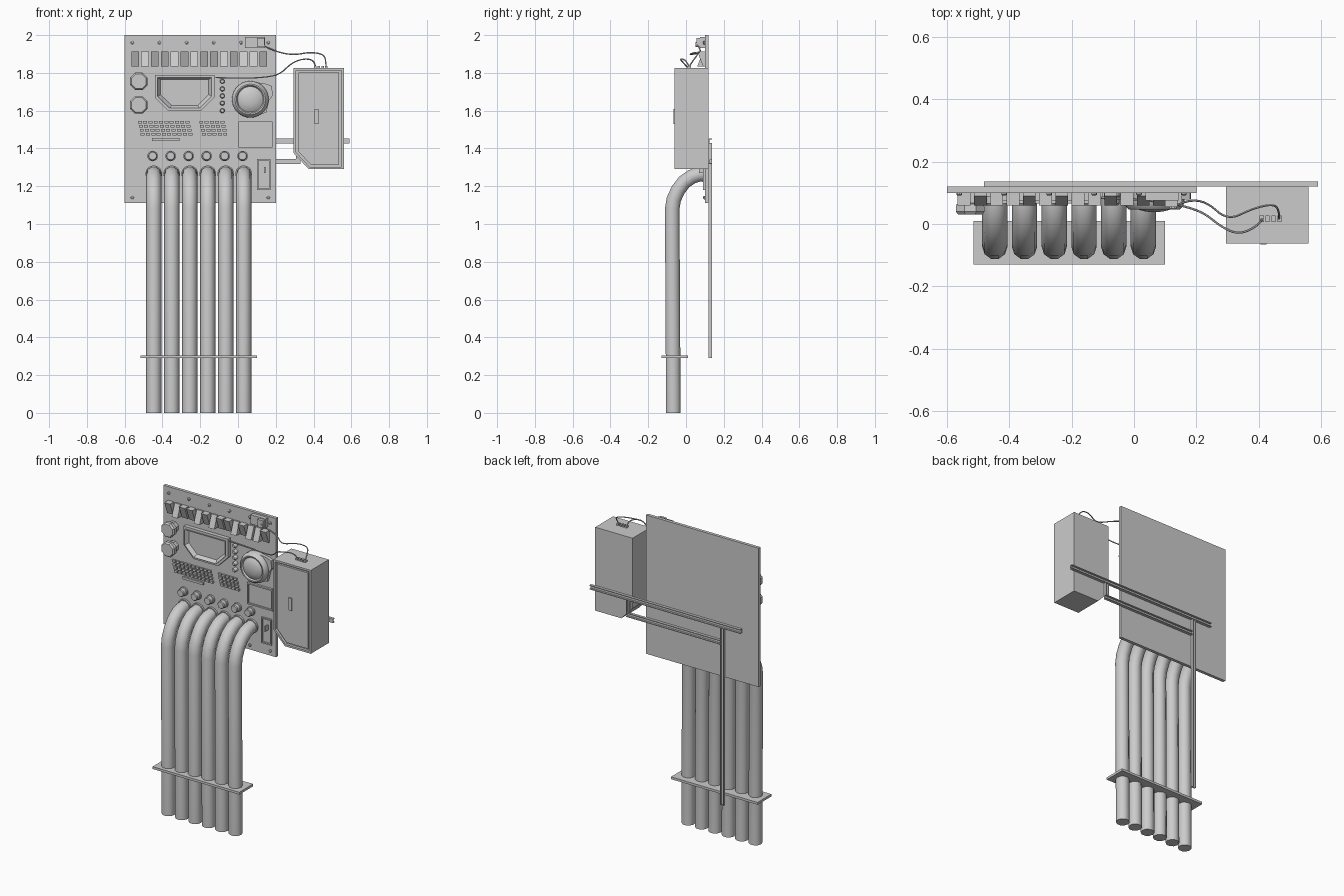
import bpy, bmesh, math
from mathutils import Vector

if "Cube" in bpy.data.objects:
    bpy.data.objects.remove(bpy.data.objects["Cube"])

MAP = {'x': lambda a, b, t: (t, a, b), 'y': lambda a, b, t: (a, t, b), 'z': lambda a, b, t: (a, b, t)}


def finish(name, bm, smooth=False):
    bmesh.ops.recalc_face_normals(bm, faces=bm.faces[:])
    me = bpy.data.meshes.new(name)
    bm.to_mesh(me)
    bm.free()
    ob = bpy.data.objects.new(name, me)
    bpy.context.collection.objects.link(ob)
    if smooth:
        select(ob)
        bpy.ops.object.shade_smooth_by_angle(angle=math.radians(35))
    return ob


def select(ob):
    bpy.ops.object.select_all(action='DESELECT')
    ob.select_set(True)
    bpy.context.view_layer.objects.active = ob


def skin(name, rings, closed=False, smooth=False):
    """Join successive rings of points; cap the ends unless closed."""
    bm = bmesh.new()
    vs = [[bm.verts.new(p) for p in r] for r in rings]
    n = len(vs[0])
    for k in range(len(vs) if closed else len(vs) - 1):
        a, b = vs[k], vs[(k + 1) % len(vs)]
        for i in range(n):
            j = (i + 1) % n
            bm.faces.new((a[i], a[j], b[j], b[i]))
    if not closed:
        bm.faces.new(vs[0])
        bm.faces.new(vs[-1])
    return finish(name, bm, smooth)


def prism(name, pts, t0, t1, axis='y'):
    return skin(name, [[MAP[axis](a, b, t) for a, b in pts] for t in (t0, t1)])


def rect(a0, a1, b0, b1):
    return [(a0, b0), (a1, b0), (a1, b1), (a0, b1)]


def box(name, x0, x1, y0, y1, z0, z1):
    return prism(name, rect(x0, x1, z0, z1), y0, y1)


def frame(name, outer, inner, y0, y1, y_in=None):
    y_in = y0 if y_in is None else y_in
    loops = ((outer, y1), (outer, y0), (inner, y_in), (inner, y1))
    return skin(name, [[(a, t, b) for a, b in p] for p, t in loops], closed=True)


def lathe(name, x, z, profile, n=16, turn=0.0):
    """Round part facing the front; profile is (radius, y)."""
    ang = [2 * math.pi * (i + turn) / n for i in range(n)]
    rings = [[(x + r * math.cos(a), y, z + r * math.sin(a)) for a in ang] for r, y in profile]
    return skin(name, rings, smooth=True)


def tube(name, pts, r, res=4, spline='POLY'):
    cu = bpy.data.curves.new(name, 'CURVE')
    cu.dimensions = '3D'
    cu.bevel_depth, cu.bevel_resolution, cu.use_fill_caps = r, res, True
    sp = cu.splines.new(spline)
    sp.points.add(len(pts) - 1)
    for p, c in zip(sp.points, pts):
        p.co = (*c, 1)
    if spline == 'NURBS':
        sp.order_u, sp.use_endpoint_u, sp.resolution_u = 3, True, 5
    ob = bpy.data.objects.new(name, cu)
    bpy.context.collection.objects.link(ob)
    select(ob)
    bpy.ops.object.convert(target='MESH')
    bpy.ops.object.shade_smooth_by_angle(angle=math.radians(40))


F = 0.10  # front surface of the panel

# Main panel
box("panel", -0.6, 0.2, F, 0.12, 1.11, 2.0)
for i in range(6):
    for z in (1.96, 1.14):
        lathe("panel_bolt", -0.56 + i * 0.144, z, [(0.009, F + .003), (0.009, 0.094), (0.005, 0.091)], 8)

# Six large pipes with collars, knobs above, and the spacer plate
for i in range(6):
    x = -0.446 + i * 0.0952
    path = [(-0.067, 0), (-0.073, 1.08), (-0.065, 1.13), (-0.042, 1.18), (-0.01, 1.222),
            (0.03, 1.25), (0.065, 1.262), (0.105, 1.266)]
    tube("pipe", [(x, y, z) for y, z in path], 0.0405, 3)
    lathe("pipe_collar", x, 1.266, [(0.044, F + .003), (0.044, 0.088)], 20)
    lathe("round_knob", x - 0.006, 1.36,
          [(0.028, F + .003), (0.028, 0.09), (0.024, 0.088), (0.024, 0.065), (0.020, 0.06)], 16)
box("pipe_plate", -0.515, 0.1, -0.13, 0.01, 0.29, 0.305)

# Row of rocker switches, some tipped up and some down
for i, up in enumerate((0, 1, 0, 0, 1, 0, 1, 0, 0, 1, 0, 1, 1, 0)):
    x = -0.565 + i * 0.0522
    top, bot = (0.09, 0.06) if up else (0.06, 0.09)
    prism("rocker_switch", [(F + .003, 1.835), (bot, 1.835), (top, 1.913), (F + .003, 1.913)],
          x, x + 0.041, 'x')

# Octagonal flanged knobs on the left
for z in (1.755, 1.63):
    lathe("octagon_knob", -0.525, z, [(0.036, F + .003), (0.036, 0.067), (0.048, 0.064),
                                      (0.05, 0.04), (0.042, 0.03)], 8, 0.5)

# Display with sloped bezel
def hexa(x0, x1, top, mid, bottom, cut):
    return [(x0, top), (x0, mid), (x0 + cut, bottom), (x1 - cut, bottom), (x1, mid), (x1, top)]


outer = hexa(-0.44, -0.125, 1.79, 1.67, 1.598, 0.072)
lip = hexa(-0.425, -0.14, 1.775, 1.676, 1.613, 0.063)
inner = hexa(-0.41, -0.155, 1.765, 1.685, 1.628, 0.058)
frame("display_bezel", outer, lip, 0.075, F + .003)
frame("display_slope", lip, inner, 0.066, F + .003, 0.088)
prism("display_screen", inner, 0.088, F + .003)

# Small dial column
for z in (1.755, 1.715, 1.678, 1.64, 1.6):
    lathe("small_dial", -0.083, z, [(0.013, F + .003), (0.013, 0.08), (0.009, 0.074)], 10)

# Two staggered blocks of keys and a long key
for x0, cols in ((-0.53, 10), (-0.205, 5)):
    for row in range(4):
        for c in range(cols):
            x, z = x0 + c * 0.028 + row * 0.005, 1.538 - row * 0.021
            box("key", x, x + 0.021, 0.088, F + .003, z - 0.007, z + 0.007)
box("long_key", -0.455, -0.31, 0.088, F + .003, 1.44, 1.455)

# Large dome speaker with side ear
arc = [(0.068 * math.cos(a), 0.062 - 0.024 * math.sin(a)) for a in (0.35, 0.7, 1.05, 1.35, 1.52)]
lathe("dome", 0.065, 1.66, [(0.097, F + .003), (0.097, 0.07), (0.09, 0.055), (0.081, 0.046),
                            (0.074, 0.047), (0.068, 0.056)] + arc, 28)
prism("dome_ear", [(0.10, 1.575), (0.15, 1.59), (0.165, 1.655), (0.183, 1.68), (0.18, 1.73),
                   (0.15, 1.742), (0.10, 1.75)], 0.078, F + .003)

# Square cover and lever slot on the right
frame("cover_frame", rect(0.003, 0.182, 1.405, 1.543), rect(0.012, 0.173, 1.414, 1.534), 0.086, F + .003)
box("cover", 0.01, 0.175, 0.093, F + .003, 1.412, 1.536)
frame("lever_frame", rect(0.10, 0.172, 1.18, 1.345), rect(0.108, 0.164, 1.188, 1.337), 0.09, F + .003)
box("lever", 0.137, 0.145, 0.07, F + .003, 1.27, 1.302)

# Top corner camera unit
box("corner_unit", 0.037, 0.143, 0.075, F + .003, 1.932, 1.99)
box("corner_unit_face", 0.10, 0.14, 0.055, 0.078, 1.937, 1.985)
lathe("corner_plug", 0.125, 1.95, [(0.013, 0.06), (0.013, 0.05)], 10)

# Side cabinet with cut corner, recessed door and handle
def cab(d):
    k = d * 0.41
    return [(0.295 + d, 1.825 - d), (0.295 + d, 1.375 + k), (0.375 + k, 1.29 + d),
            (0.56 - d, 1.29 + d), (0.56 - d, 1.825 - d)]


prism("cabinet", cab(0), -0.045, 0.12)
frame("cabinet_rim", cab(0), cab(0.012), -0.062, -0.044)
prism("cabinet_door", cab(0.024), -0.058, -0.044)
box("cabinet_handle", 0.405, 0.425, -0.066, -0.055, 1.53, 1.61)
for i in range(4):
    x = 0.403 + i * 0.019
    box("cable_socket", x, x + 0.013, 0.006, 0.027, 1.82, 1.836)

# Cables from the panel to the cabinet
tube("upper_cable", [(0.13, 0.055, 1.95), (0.16, 0.075, 1.93), (0.23, 0.075, 1.905), (0.3, 0.01, 1.895),
                     (0.38, 0.05, 1.91), (0.45, 0.065, 1.9), (0.466, 0.04, 1.87), (0.465, 0.016, 1.832)],
     0.0035, 1, 'NURBS')
tube("lower_cable", [(-0.12, 0.085, 1.775), (0.02, 0.08, 1.772), (0.13, 0.065, 1.775), (0.22, 0.04, 1.79),
                     (0.28, -0.01, 1.85), (0.34, -0.035, 1.875), (0.405, 0.0, 1.87), (0.41, 0.016, 1.832)],
     0.0035, 1, 'NURBS')

# Rear channel rails and posts, open to the back
def channel(a0, a1, flip):
    p = [(0.12, a0), (0.137, a0), (0.137, a0 + .005), (0.125, a0 + .005),
         (0.125, a1 - .005), (0.137, a1 - .005), (0.137, a1), (0.12, a1)]
    return [(b, a) for a, b in p] if flip else p


prism("upper_rail", channel(1.425, 1.452, False), -0.48, 0.59, 'x')
prism("lower_rail", channel(1.318, 1.345, False), -0.335, 0.33, 'x')
prism("long_post", channel(-0.362, -0.336, True), 0.29, 1.425, 'z')
prism("short_post", channel(0.306, 0.331, True), 1.345, 1.425, 'z')
